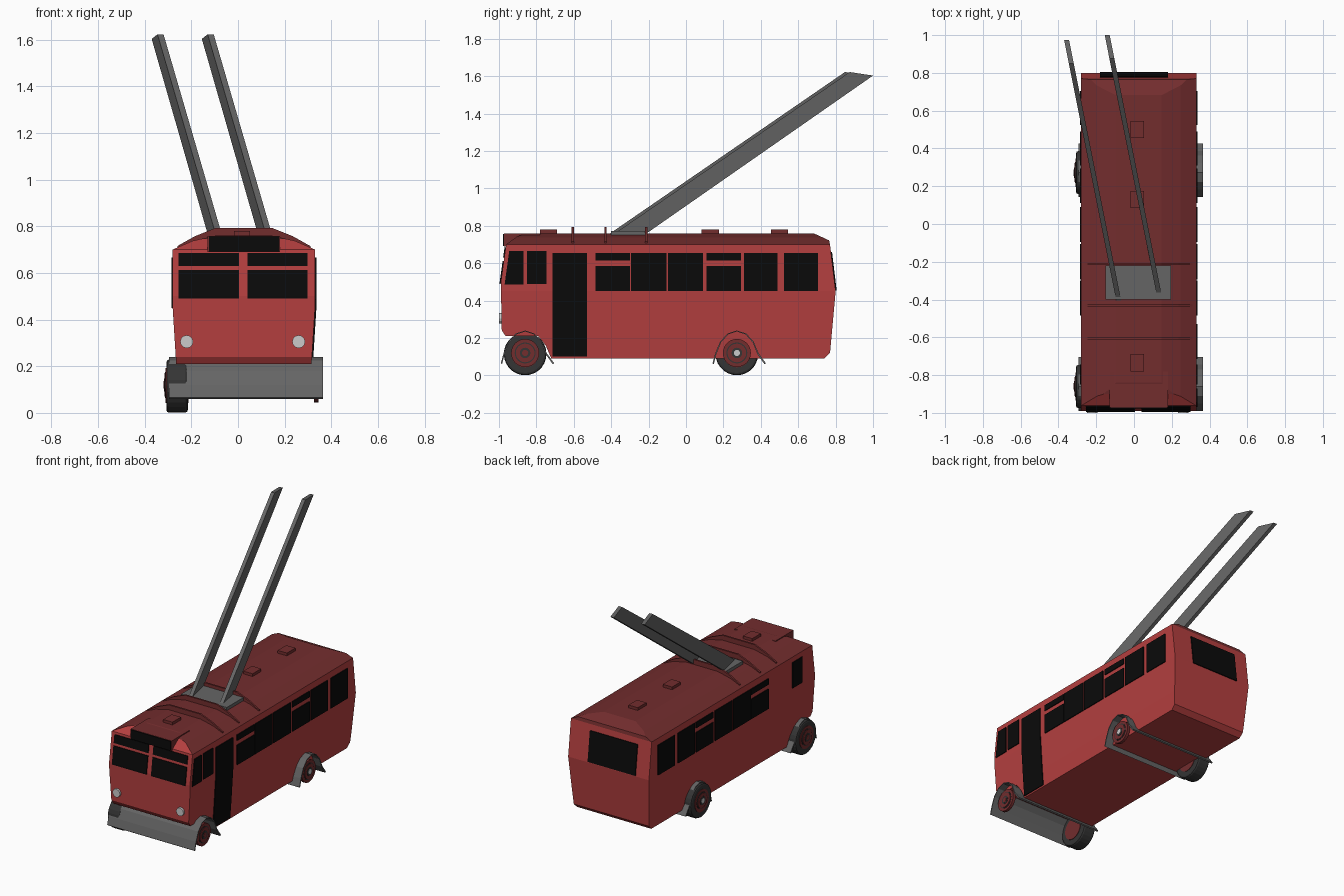
import bpy, bmesh, math
from mathutils import Matrix, Vector

if "Cube" in bpy.data.objects:
    bpy.data.objects.remove(bpy.data.objects["Cube"])


def material(name, r, g, b):
    m = bpy.data.materials.new(name)
    m.use_nodes = True
    m.diffuse_color = (r, g, b, 1)
    m.node_tree.nodes["Principled BSDF"].inputs["Base Color"].default_value = (r, g, b, 1)
    return m


RED = material("body red", 0.46, 0.05, 0.05)
DARK_RED = material("roof dark red", 0.17, 0.026, 0.027)
GREY = material("metal grey", 0.13, 0.13, 0.13)
TYRE = material("tyre charcoal", 0.035, 0.035, 0.035)
BLACK = material("glass black", 0.003, 0.003, 0.003)
LAMP = material("lamp white", 0.6, 0.6, 0.6)

MID = 0.025  # centre line of the body


def finish(name, bm, mat):
    bmesh.ops.recalc_face_normals(bm, faces=bm.faces)
    mesh = bpy.data.meshes.new(name)
    bm.to_mesh(mesh)
    bm.free()
    mesh.materials.append(mat)
    obj = bpy.data.objects.new(name, mesh)
    bpy.context.scene.collection.objects.link(obj)
    return obj


def prism(name, outline, axis, lo, hi, mat):
    """Extrude an outline of (y, z) along x, or of (x, z) along y."""
    bm = bmesh.new()
    place = (lambda t, a, z: (t, a, z)) if axis == "x" else (lambda t, a, z: (a, t, z))
    face = bm.faces.new([bm.verts.new(place(lo, a, z)) for a, z in outline])
    new = bmesh.ops.extrude_face_region(bm, geom=[face])["geom"]
    for v in new:
        if isinstance(v, bmesh.types.BMVert):
            v.co["xyz".index(axis)] = hi
    return finish(name, bm, mat)


def box(name, x0, x1, y0, y1, z0, z1, mat):
    return prism(name, [(y0, z0), (y1, z0), (y1, z1), (y0, z1)], "x", x0, x1, mat)


def disc(name, centre, radius, depth, axis, mat, sides=24):
    bm = bmesh.new()
    turn = Matrix.Rotation(math.pi / 2, 4, "Y" if axis == "x" else "X")
    bmesh.ops.create_cone(bm, cap_ends=True, segments=sides, radius1=radius, radius2=radius,
                          depth=depth, matrix=Matrix.Translation(Vector(centre)) @ turn)
    return finish(name, bm, mat)


def along(points, z):
    """Piecewise linear value at height z on (value, z) points."""
    for (a, z0), (b, z1) in zip(points, points[1:]):
        if z <= z1:
            return a + (b - a) * (z - z0) / (z1 - z0)
    return points[-1][0]


def panel(name, place, a0, a1, z0, z1, levels, mat=BLACK, lean=0):
    """Thin plate that follows a wall, bending at the given levels."""
    heights = [z0] + [z for z in levels if z0 < z < z1] + [z1]
    bm = bmesh.new()
    rows = []
    for z in heights:
        left = a0 + lean * (z - z0) / (z1 - z0)
        rows.append([bm.verts.new(place(a, z)) for a in (left, a1)])
    for low, high in zip(rows, rows[1:]):
        bm.faces.new([low[0], low[1], high[1], high[0]])
    obj = finish(name, bm, mat)
    solid = obj.modifiers.new("thickness", "SOLIDIFY")
    solid.thickness = 0.006
    solid.offset = 0
    return obj


# Body: side outline crossed with the front outline
FRONT = [(-0.965, 0.21), (-0.985, 0.24), (-0.99, 0.5), (-0.962, 0.70)]
REAR = [(0.74, 0.09), (0.77, 0.12), (0.80, 0.45), (0.77, 0.70)]
SIDE = [(0.28, 0.08), (0.29, 0.21), (0.305, 0.45), (0.305, 0.70)]
ROOF = [(0.22, 0.737), (0.12, 0.76)]
side_outline = (FRONT + [(-0.90, 0.745), (-0.80, 0.77), (0.66, 0.77), (0.765, 0.722)]
                + REAR[::-1] + [(-0.72, 0.09), (-0.75, 0.16), (-0.79, 0.21)])
half = SIDE + ROOF
cross = [(MID + x, z) for x, z in half] + [(MID - x, z) for x, z in half[::-1]]
body = prism("body", side_outline, "x", -0.5, 0.5, RED)
cutter = prism("body_cutter", cross, "y", -1.2, 1.2, RED)
cutter.hide_render = True
cut = body.modifiers.new("cross section", "BOOLEAN")
cut.operation = "INTERSECT"
cut.solver = "EXACT"
cut.object = cutter
graph = bpy.context.evaluated_depsgraph_get()
body.data = bpy.data.meshes.new_from_object(body.evaluated_get(graph))
body.modifiers.clear()
bpy.data.objects.remove(cutter)
body.data.materials.clear()
body.data.materials.append(RED)
body.data.materials.append(DARK_RED)
for p in body.data.polygons:
    p.material_index = int(p.center.z > 0.70 and p.normal.y > -0.4)

# Side windows and door
SIDE_Z = [z for _, z in SIDE]
for sign, label in ((1, "left"), (-1, "right")):
    def wall(y, z, s=sign):
        return (MID + s * (along(SIDE, z) + 0.003), y, z)

    def window(part, y0, y1, z0, z1, lean=0):
        panel(label + "_" + part, wall, y0, y1, z0, z1, SIDE_Z, lean=lean)

    spans = [(-0.485, -0.30), (-0.295, -0.105), (-0.095, 0.09),
             (0.11, 0.295), (0.31, 0.49), (0.525, 0.705)]
    for i, (y0, y1) in enumerate(spans):
        if i % 3:
            window("window", y0, y1, 0.45, 0.655)
        else:
            window("window_lower", y0, y1, 0.45, 0.585)
            window("window_vent", y0, y1, 0.615, 0.655)
    window("cab_window", -0.85, -0.745, 0.49, 0.665)
    if sign > 0:
        window("quarter_window", -0.97, -0.87, 0.485, 0.665, 0.025)
        window("door", -0.715, -0.53, 0.10, 0.655)

# Windscreens, rear window and headlights
for x0, x1 in ((-0.255, 0.005), (0.04, 0.298)):
    for z0, z1 in ((0.49, 0.612), (0.63, 0.685)):
        panel("windscreen", lambda x, z: (x, along(FRONT, z) - 0.003, z), x0, x1, z0, z1, [0.5])
panel("rear_window", lambda x, z: (x, along(REAR, z) + 0.003, z), -0.18, 0.18, 0.455, 0.66, [])
for x in (-0.22, 0.26):
    disc("headlight", (x, -0.99, 0.305), 0.028, 0.02, "y", LAMP, 12)

# Destination box
box("destination_box", -0.13, 0.18, -0.972, -0.78, 0.69, 0.758, DARK_RED)
box("destination_sign", -0.125, 0.175, -0.978, -0.971, 0.692, 0.756, BLACK)

# Roof ribs, hatches and pole mount
rib = [(0.285, 0.69), (0.285, 0.715), (0.21, 0.757), (0.12, 0.793)]
rib_outline = [(MID + x, z) for x, z in rib] + [(MID - x, z) for x, z in rib[::-1]]
for y in (-0.605, -0.43, -0.212):
    prism("roof_rib", rib_outline, "y", y - 0.006, y + 0.006, DARK_RED)
for y in (-0.735, 0.13, 0.50):
    box("roof_hatch", -0.018, 0.052, y - 0.046, y + 0.046, 0.75, 0.779, DARK_RED)
box("pole_mount", -0.15, 0.195, -0.40, -0.22, 0.75, 0.772, GREY)

# Trolley poles, leaning sideways as they run back
pole = [(-0.38, 0.76), (-0.21, 0.76), (1.0, 1.603), (0.875, 1.622)]
for x, shift in ((0.13, 0), (-0.09, -0.025)):
    obj = prism("trolley_pole", [(y + shift, z) for y, z in pole], "x", x - 0.013, x + 0.013, GREY)
    for v in obj.data.vertices:
        v.co.x -= 0.2 * (v.co.y + 0.36)

# Mudguards, hubs and tyres
guard = [(-0.13, 0.065), (-0.115, 0.12), (-0.09, 0.18), (-0.05, 0.224), (0, 0.24),
         (0.05, 0.224), (0.09, 0.18), (0.115, 0.12), (0.155, 0.065)]
for axle, y in (("front", -0.86), ("rear", 0.272)):
    outer = [(y + a, z) for a, z in guard]
    inner = [(y + a * 0.95, z - 0.005) for a, z in guard[::-1]]
    prism(axle + "_mudguard", outer + inner, "x", -0.295, 0.365, GREY)
    tyre = disc(axle + "_tyre", (-0.261, y, 0.115), 0.114, 0.092, "x", TYRE, 28)
    bevel = tyre.modifiers.new("rounding", "BEVEL")
    bevel.width = 0.012
    bevel.segments = 2
    bevel.limit_method = "ANGLE"
    disc(axle + "_right_hub", (-0.261, y, 0.118), 0.075, 0.098, "x", DARK_RED)
    disc(axle + "_left_hub", (0.335, y, 0.12), 0.075, 0.02, "x", DARK_RED)
    for sign, face in ((-1, -0.311), (1, 0.345)):
        disc(axle + "_hub_groove", (face, y, 0.12), 0.056, 0.004, "x", TYRE)
        disc(axle + "_hub_plate", (face + sign * 0.002, y, 0.12), 0.05, 0.006, "x", DARK_RED)
        disc(axle + "_hub_ring", (face + sign * 0.004, y, 0.12), 0.028, 0.006, "x", TYRE)
        cap = LAMP if axle == "rear" else DARK_RED
        disc(axle + "_hub_cap", (face + sign * 0.006, y, 0.12), 0.017, 0.006, "x", cap, 10)
